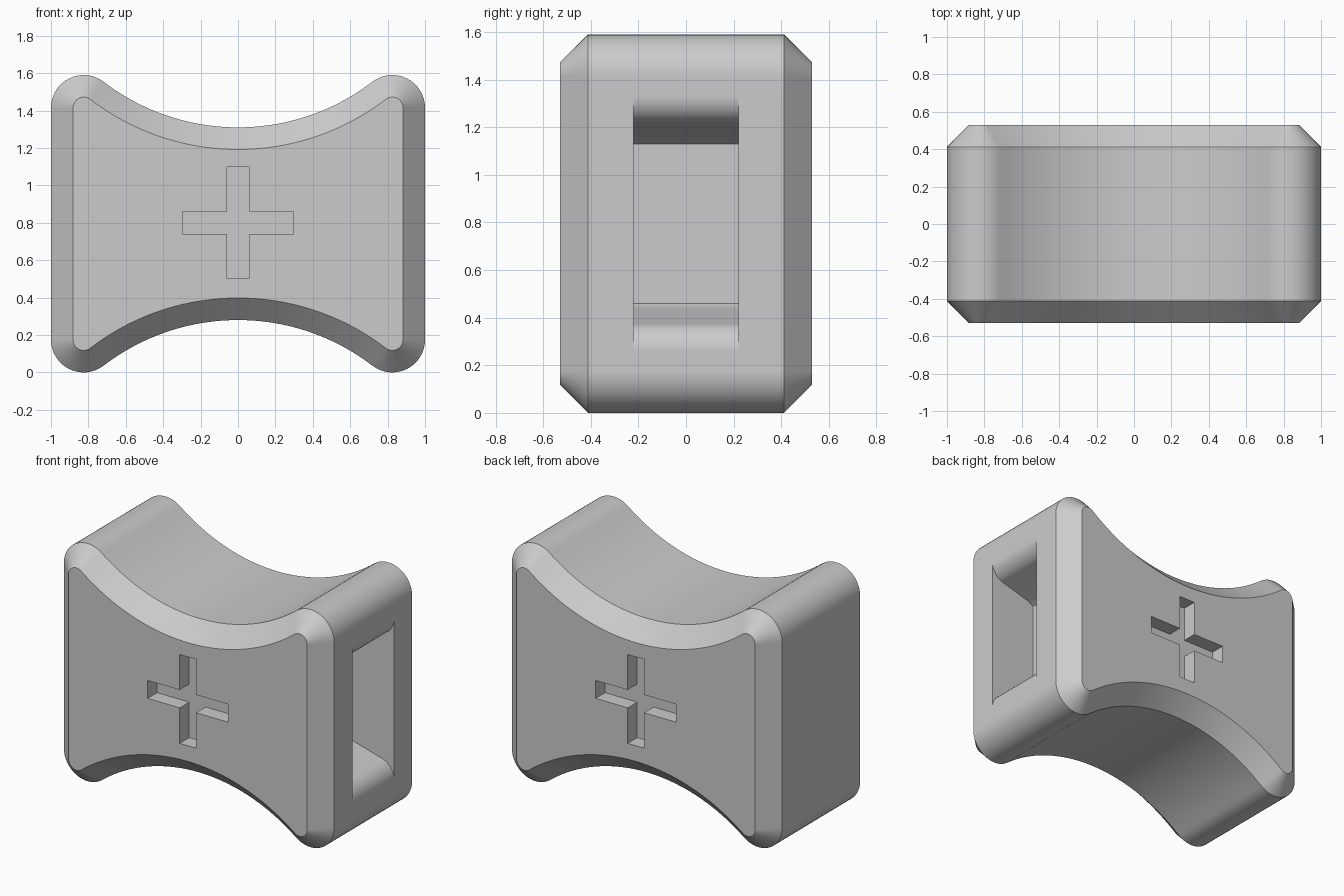
import bpy, bmesh, math

if "Cube" in bpy.data.objects:
    bpy.data.objects.remove(bpy.data.objects["Cube"])

H = 1.59            # total height
MID = H / 2
CX, CZ, CR = 0.825, 1.415, 0.175   # rounded corner centre and radius
AZ, AR = 2.49, 1.18                # centre height and radius of the waist arc

grey = bpy.data.materials.new("plain_grey")
grey.diffuse_color = (0.6, 0.6, 0.6, 1)
grey.use_nodes = True
grey.node_tree.nodes["Principled BSDF"].inputs["Base Color"].default_value = grey.diffuse_color


def arc(cx, cz, r, a0, a1, n):
    return [(cx + r * math.cos(a0 + (a1 - a0) * i / n),
             cz + r * math.sin(a0 + (a1 - a0) * i / n)) for i in range(n + 1)]


def outline(inset):
    """Closed x-z outline of the body, offset inwards by inset."""
    lean = math.atan2(AZ - CZ, -CX)
    quarter = arc(CX, CZ, CR - inset, 0, lean, 16)
    quarter += arc(0, AZ, AR + inset, lean - math.pi, -math.pi / 2, 24)[1:]
    top = quarter + [(-x, z) for x, z in reversed(quarter[:-1])]
    return top + [(x, H - z) for x, z in reversed(top)]


def loft(name, sections):
    """Solid from (y, outline) sections with equal point counts."""
    bm = bmesh.new()
    rings = [[bm.verts.new((x, y, z)) for x, z in pts] for y, pts in sections]
    n = len(rings[0])
    for a, b in zip(rings, rings[1:]):
        for i in range(n):
            j = (i + 1) % n
            bm.faces.new((a[i], a[j], b[j], b[i]))
    bm.faces.new(rings[0])
    bm.faces.new(rings[-1][::-1])
    bmesh.ops.recalc_face_normals(bm, faces=bm.faces)
    me = bpy.data.meshes.new(name)
    bm.to_mesh(me)
    bm.free()
    me.materials.append(grey)
    ob = bpy.data.objects.new(name, me)
    bpy.context.collection.objects.link(ob)
    return ob


# chamfered body
body = loft("body", [(-0.53, outline(0.118)), (-0.412, outline(0)),
                     (0.412, outline(0)), (0.53, outline(0.118))])

# plus-shaped recess on the front and back
a, b = 0.06, 0.297
corner = [(b, -a), (b, a), (a, a), (a, b), (-a, b), (-a, a)]
plus = corner + [(-x, -z) for x, z in corner]
plus = [(x, z + MID + 0.005) for x, z in plus]
cutters = [loft("plus_cutter", [(s * 0.43, plus), (s * 0.6, plus)]) for s in (-1, 1)]

# flared slot in the right side only, with a rounded mouth
mouth = arc(1.0 - 0.13, 1.33, 0.13, 0, 0, 1)[:1]
turn = math.radians(70)
lip = [(1 - 0.12 * (1 - math.cos(turn * i / 8)), 1.33 - 0.12 * math.sin(turn * i / 8))
       for i in range(9)]
upper = [(1.1, 1.33)] + lip + [(0.70, 1.155), (0.66, 1.13)]
slot = upper + [(x, H - z) for x, z in reversed(upper)]
cutters.append(loft("slot_cutter", [(-0.22, slot), (0.22, slot)]))

bpy.context.view_layer.objects.active = body
for ob in bpy.context.selected_objects:
    ob.select_set(False)
body.select_set(True)
for c in cutters:
    c.hide_render = True
    m = body.modifiers.new("cut", 'BOOLEAN')
    m.operation = 'DIFFERENCE'
    m.solver = 'EXACT'
    m.object = c
    bpy.ops.object.modifier_apply(modifier=m.name)
    bpy.data.objects.remove(c, do_unlink=True)

# smooth curves, crisp chamfer edges
bpy.ops.object.shade_smooth_by_angle(angle=math.radians(30))
w = body.modifiers.new("flat_faces", 'WEIGHTED_NORMAL')
w.keep_sharp = True
